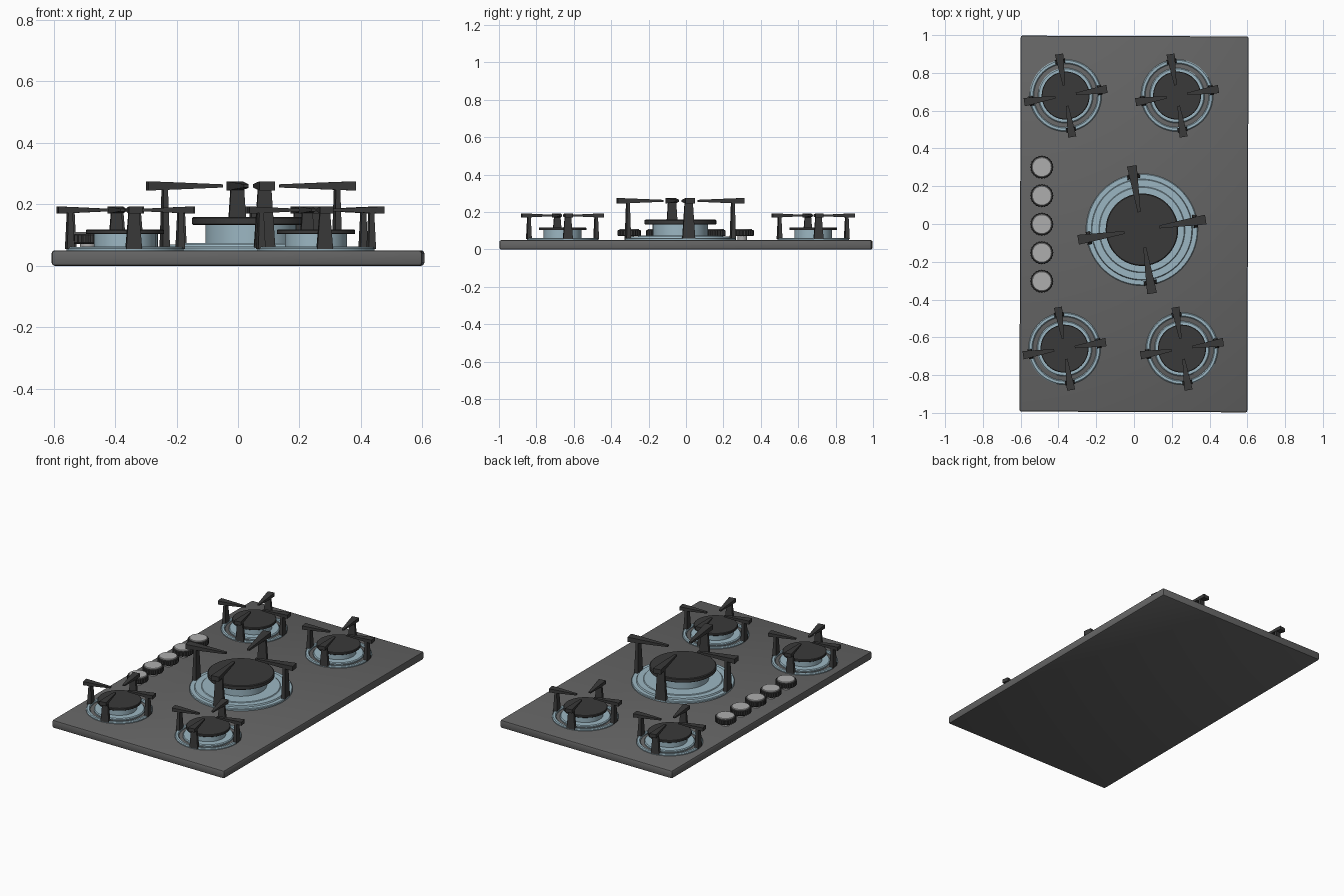
import bpy, bmesh, math
from mathutils import Matrix, Vector

if "Cube" in bpy.data.objects:
    bpy.data.objects.remove(bpy.data.objects["Cube"])


def material(name, rgb):
    m = bpy.data.materials.new(name)
    m.diffuse_color = (*rgb, 1)
    m.use_nodes = True
    m.node_tree.nodes["Principled BSDF"].inputs["Base Color"].default_value = m.diffuse_color
    return m


PLATE = material("plate grey", (0.13, 0.13, 0.13))
IRON = material("cast iron", (0.042, 0.042, 0.042))
BLUE = material("pale blue metal", (0.33, 0.47, 0.54))
SILVER = material("silver", (0.42, 0.42, 0.42))


def finish(name, bm, mat, smooth=True):
    bmesh.ops.recalc_face_normals(bm, faces=bm.faces)
    me = bpy.data.meshes.new(name)
    bm.to_mesh(me)
    bm.free()
    me.materials.append(mat)
    ob = bpy.data.objects.new(name, me)
    bpy.context.collection.objects.link(ob)
    if smooth:
        bpy.ops.object.select_all(action='DESELECT')
        ob.select_set(True)
        bpy.context.view_layer.objects.active = ob
        bpy.ops.object.shade_smooth_by_angle(angle=math.radians(35))
    return ob


def lathe(name, profile, centre, mat, n=48, closed=False, flute=0.0):
    """Spin an (r, z) profile; open profiles get flat end caps."""
    bm = bmesh.new()
    rings = []
    for r, z in profile:
        ring = []
        for i in range(n):
            a = 2 * math.pi * i / n
            rr = r - (flute if i % 2 else 0)
            ring.append(bm.verts.new((centre[0] + rr * math.cos(a),
                                      centre[1] + rr * math.sin(a), z)))
        rings.append(ring)
    pairs = list(zip(rings, rings[1:]))
    if closed:
        pairs.append((rings[-1], rings[0]))
    else:
        bm.faces.new(rings[0])
        bm.faces.new(rings[-1])
    for a, b in pairs:
        for i in range(n):
            j = (i + 1) % n
            bm.faces.new((a[i], a[j], b[j], b[i]))
    return finish(name, bm, mat)


def loft(bm, sections, matrix):
    """Skin a row of four-cornered sections."""
    rows = [[bm.verts.new(matrix @ Vector(p)) for p in s] for s in sections]
    bm.faces.new(rows[0])
    bm.faces.new(rows[-1])
    for a, b in zip(rows, rows[1:]):
        for i in range(4):
            j = (i + 1) % 4
            bm.faces.new((a[i], a[j], b[j], b[i]))


def pot_support(name, c, foot_z, leg_r, r_in, r_out, z0, z1, w_out, w_foot):
    """Four tapered legs, each with a tapered arm pointing at the centre."""
    bm = bmesh.new()
    zm = (z0 + z1) / 2
    for k in range(4):
        m = Matrix.Translation((c[0], c[1], 0)) @ Matrix.Rotation(math.radians(9 + 90 * k), 4, 'Z')

        def leg(z, t, w):
            return [(leg_r - t, -w, z), (leg_r + t, -w, z), (leg_r + t, w, z), (leg_r - t, w, z)]

        def arm(r, w, h):
            return [(r, -w, zm - h), (r, w, zm - h), (r, w, zm + h), (r, -w, zm + h)]

        loft(bm, [leg(foot_z, 0.012, w_foot), leg(zm, 0.007, w_foot * 0.62)], m)
        h = (z1 - z0) / 2
        loft(bm, [arm(r_out, w_out, h), arm(leg_r - 0.005, w_out * 0.83, h * 0.85),
                  arm(r_in, w_out * 0.3, h * 0.35)], m)
    return finish(name, bm, IRON, smooth=False)


# hob plate
bm = bmesh.new()
bmesh.ops.create_cube(bm, size=1)
bmesh.ops.scale(bm, vec=(1.206, 1.99, 0.05), verts=bm.verts)
bmesh.ops.bevel(bm, geom=list(bm.edges), offset=0.009, segments=2, affect='EDGES', profile=0.5)
bmesh.ops.transform(bm, verts=bm.verts,
                    matrix=Matrix.Translation((0, 0, 0.025)) @ Matrix.Rotation(math.radians(-0.2), 4, 'Z'))
finish("hob_plate", bm, PLATE)

# four small burners
for i, c in enumerate([(-0.362, 0.68), (0.228, 0.68), (-0.368, -0.66), (0.254, -0.66)], 1):
    lathe(f"small_outer_ring_{i}", [(0.168, 0.045), (0.191, 0.045), (0.191, 0.056), (0.186, 0.061),
                                    (0.173, 0.061), (0.168, 0.056)], c, BLUE, closed=True)
    lathe(f"small_burner_body_{i}", [(0.146, 0.045), (0.146, 0.057), (0.141, 0.062),
                                     (0.101, 0.062), (0.101, 0.106)], c, BLUE)
    lathe(f"small_burner_cap_{i}", [(0.125, 0.103), (0.127, 0.105), (0.127, 0.115),
                                    (0.124, 0.118)], c, IRON)
    pot_support(f"small_pot_support_{i}", c, 0.055, 0.182, 0.055, 0.222,
                0.17, 0.193, 0.022, 0.026)

# large middle burner
c = (0.042, -0.03)
lathe("large_burner_body", [(0.296, 0.045), (0.296, 0.058), (0.292, 0.062), (0.268, 0.062),
                            (0.264, 0.07), (0.228, 0.07), (0.224, 0.074), (0.148, 0.074),
                            (0.148, 0.136)], c, BLUE, n=64)
lathe("large_burner_cap", [(0.188, 0.133), (0.192, 0.136), (0.192, 0.155), (0.187, 0.159)],
      c, IRON, n=64)
pot_support("large_pot_support", c, 0.058, 0.284, 0.094, 0.342, 0.245, 0.275, 0.026, 0.034)

# control knobs
for i in range(5):
    k = (-0.488, 0.301 - 0.151 * i)
    lathe(f"knob_stem_{i + 1}", [(0.026, 0.045), (0.026, 0.075)], k, SILVER, n=24)
    lathe(f"knob_grip_{i + 1}", [(0.058, 0.071), (0.062, 0.075), (0.062, 0.1), (0.058, 0.104)],
          k, IRON, n=48, flute=0.004)
    lathe(f"knob_face_{i + 1}", [(0.053, 0.1), (0.053, 0.107), (0.05, 0.11)], k, SILVER, n=32)
